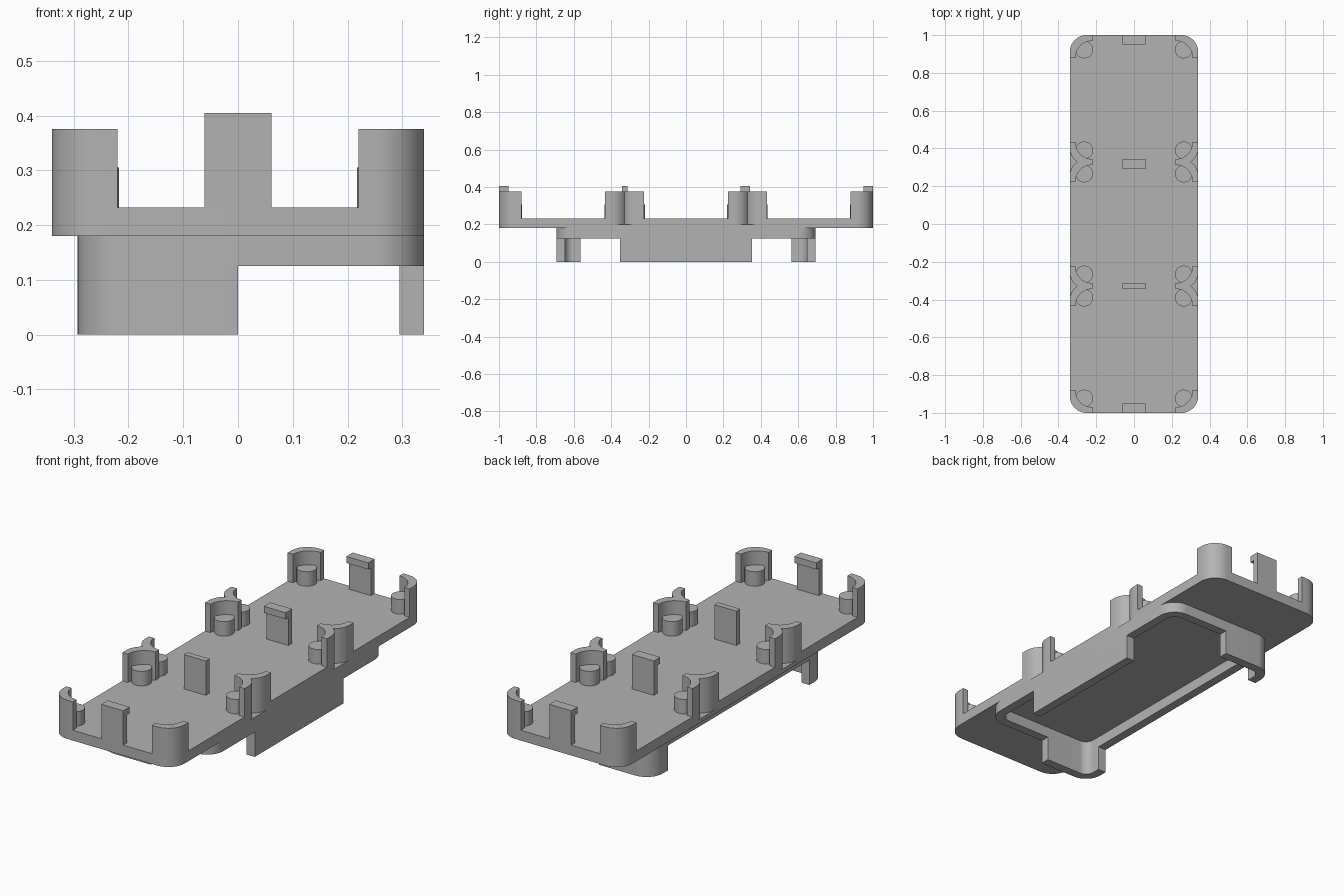
import bpy, bmesh, math

if "Cube" in bpy.data.objects:
    bpy.data.objects.remove(bpy.data.objects["Cube"])

grey = bpy.data.materials.new("plain grey")
grey.diffuse_color = (0.45, 0.45, 0.45, 1)
grey.use_nodes = True
grey.node_tree.nodes["Principled BSDF"].inputs["Base Color"].default_value = grey.diffuse_color

HX, HY = 0.34, 1.0           # tray half sizes
T, R = 0.03, 0.09            # wall thickness, corner radius
SPAN = 0.12                  # reach of a corner wall
CELL = (2 * HY + 2 * T) / 3  # three cells sharing their dividing walls
MID = CELL / 2 - T / 2       # dividing line between cells
Z_BASE, Z_STEP, Z_FLOOR, Z_POST, Z_WALL, Z_TAB = 0.18, 0.2, 0.232, 0.305, 0.375, 0.405
Z_RIM = 0.125


def finish(name, bm):
    bmesh.ops.recalc_face_normals(bm, faces=bm.faces)
    me = bpy.data.meshes.new(name)
    bm.to_mesh(me)
    bm.free()
    me.materials.append(grey)
    ob = bpy.data.objects.new(name, me)
    bpy.context.collection.objects.link(ob)
    bpy.ops.object.select_all(action='DESELECT')
    ob.select_set(True)
    bpy.context.view_layer.objects.active = ob
    bpy.ops.object.shade_smooth_by_angle(angle=math.radians(30))


def prism(name, pts, z0, z1):
    bm = bmesh.new()
    face = bm.faces.new([bm.verts.new((x, y, z0)) for x, y in pts])
    up = bmesh.ops.extrude_face_region(bm, geom=[face])["geom"]
    bmesh.ops.translate(bm, vec=(0, 0, z1 - z0),
                        verts=[v for v in up if isinstance(v, bmesh.types.BMVert)])
    finish(name, bm)


def box(name, x0, x1, y0, y1, z0, z1):
    prism(name, [(x0, y0), (x1, y0), (x1, y1), (x0, y1)], z0, z1)


def strip(name, outer, inner, z0, z1, closed):
    """Wall of constant thickness between two matching paths."""
    bm = bmesh.new()
    rows = [[bm.verts.new((*p, z)) for p in path]
            for path, z in ((outer, z0), (outer, z1), (inner, z1), (inner, z0))]
    n = len(outer)
    for i in range(n if closed else n - 1):
        j = (i + 1) % n
        for k in range(4):
            a, b = rows[k], rows[(k + 1) % 4]
            bm.faces.new((a[i], a[j], b[j], b[i]))
    if not closed:
        for i in (0, n - 1):
            bm.faces.new([r[i] for r in rows])
    finish(name, bm)


def arc(cx, cy, r, a0, a1, n=12):
    return [(cx + r * math.cos(math.radians(a0 + (a1 - a0) * i / n)),
             cy + r * math.sin(math.radians(a0 + (a1 - a0) * i / n))) for i in range(n + 1)]


def rounded(x0, x1, y0, y1, r):
    return (arc(x1 - r, y1 - r, r, 0, 90) + arc(x0 + r, y1 - r, r, 90, 180)
            + arc(x0 + r, y0 + r, r, 180, 270) + arc(x1 - r, y0 + r, r, 270, 360))


# Tray floor: plain lower sheet, upper sheet notched where cells meet
prism("tray_base", rounded(-HX, HX, -HY, HY, R), Z_BASE, Z_STEP)
CUT = math.degrees(math.asin((R - T / 2) / R))
xc, ye = HX - R, CELL / 2
right = (arc(xc, -HY + R, R, -90, 0)
         + arc(xc, -MID + T / 2 - R, R, 0, CUT) + arc(xc, -ye + R, R, -CUT, 0)[1:]
         + arc(xc, ye - R, R, 0, CUT) + arc(xc, MID - T / 2 + R, R, -CUT, 0)[1:]
         + arc(xc, HY - R, R, 0, 90))
prism("tray_floor", right + [(-x, y) for x, y in reversed(right)], Z_STEP, Z_FLOOR)

# Corner walls and posts of every cell
for c, yc in enumerate((-HY + CELL / 2, 0, HY - CELL / 2)):
    for sy in (-1, 1):
        end = (c, sy) in ((0, -1), (2, 1))
        cut = 0 if end else T / 2
        outer = arc(R, R, R, 180, 180 + (90 if end else CUT))
        inner = arc(SPAN, SPAN, SPAN - T, 270, 180)
        shape = [(0, SPAN)] + outer + [(SPAN, cut)] + inner
        for sx in (-1, 1):
            def place(u, v):
                return (sx * (HX - u), yc + sy * (CELL / 2 - v))
            prism("corner_wall", [place(u, v) for u, v in shape],
                  Z_FLOOR if end else Z_STEP, Z_WALL)
            px, py = place(0.077, 0.077)
            prism("post", arc(px, py, 0.046, 0, 360, 32)[:-1], Z_FLOOR, Z_POST)

# Centre tabs, three of them with an inward lip
for y, lip in ((-HY + T / 2, 1), (-MID, 0), (MID, -1), (HY - T / 2, -1)):
    t = T / 2
    prof = [(-t, Z_STEP), (t, Z_STEP), (t, Z_TAB), (-t, Z_TAB)]
    if lip:
        prof = [(-t, Z_STEP), (t, Z_STEP), (t, 0.372), (t + 0.021, 0.372),
                (t + 0.021, Z_TAB), (-t, Z_TAB)]
    bm = bmesh.new()
    face = bm.faces.new([bm.verts.new((-0.061, y + (lip or 1) * v, z)) for v, z in prof])
    up = bmesh.ops.extrude_face_region(bm, geom=[face])["geom"]
    bmesh.ops.translate(bm, vec=(0.122, 0, 0),
                        verts=[v for v in up if isinstance(v, bmesh.types.BMVert)])
    finish("clip_tab" if lip else "plain_tab", bm)

# Underside rim
W, X0, X1, Y1 = 0.045, -0.293, HX, 0.693
strip("under_rim", rounded(X0, X1, -Y1, Y1, R),
      rounded(X0 + W, X1 - W, -Y1 + W, Y1 - W, R - W), Z_RIM, Z_BASE, True)

# Legs: one long side leg and two wrapped corner legs
box("side_leg", X1 - W, X1, -0.352, 0.352, 0, Z_RIM)
for s in (-1, 1):
    cx, cy = X0 + R, Y1 - R
    paths = []
    for d in (0, W):
        path = [(0, Y1 - d)] + arc(cx, cy, R - d, 90, 180) + [(X0 + d, 0.563)]
        paths.append([(x, s * y) for x, y in path])
    strip("corner_leg", paths[0], paths[1], 0, Z_RIM, False)
